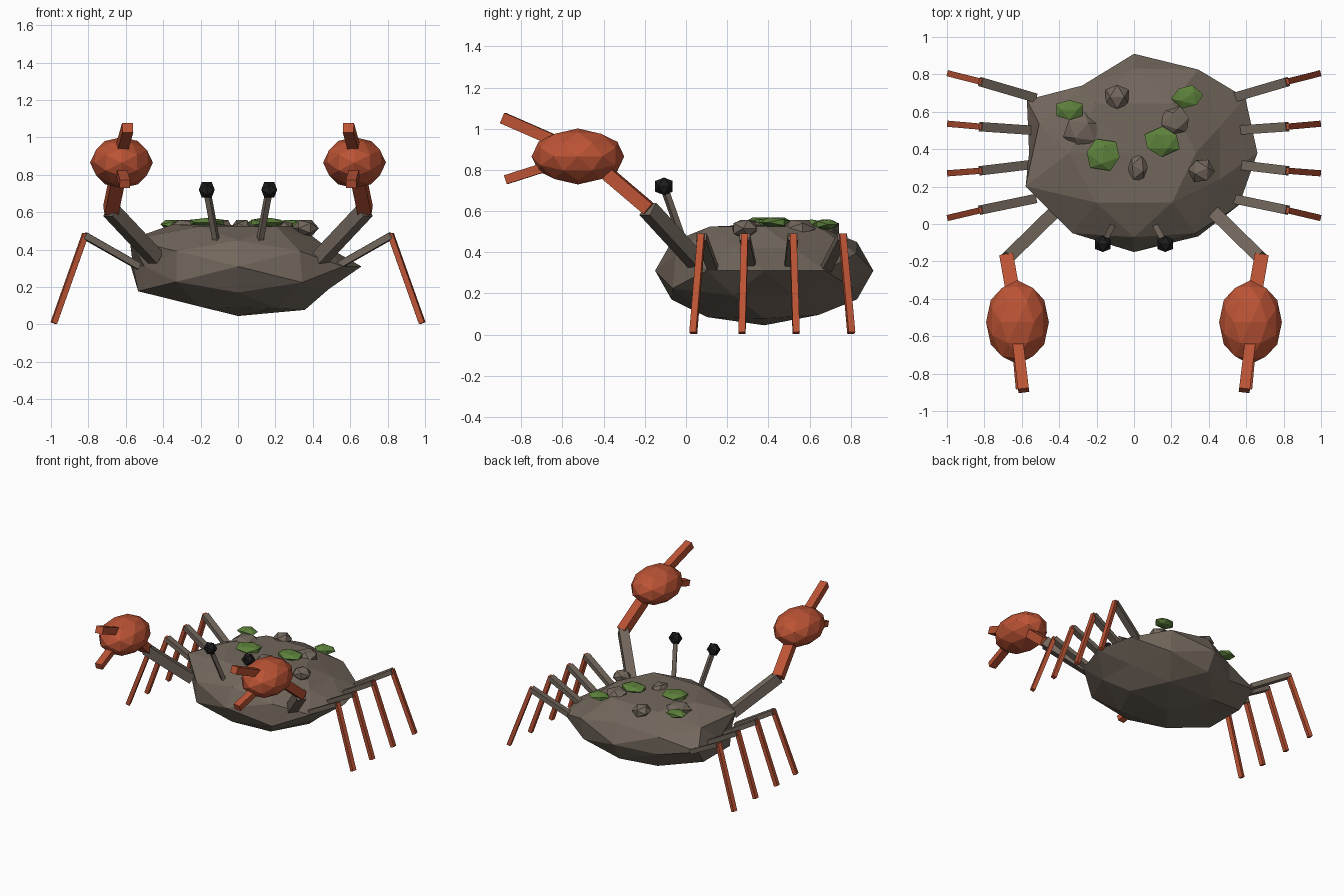
import bpy, bmesh
from math import radians
from mathutils import Vector, Matrix

cube = bpy.data.objects.get("Cube")
if cube:
    bpy.data.objects.remove(cube, do_unlink=True)


def material(name, rgb):
    m = bpy.data.materials.new(name)
    m.use_nodes = True
    color = (*rgb, 1)
    m.diffuse_color = color
    bsdf = m.node_tree.nodes["Principled BSDF"]
    bsdf.inputs["Base Color"].default_value = color
    bsdf.inputs["Roughness"].default_value = 0.9
    return m


BROWN = material("stone_brown", (0.168, 0.135, 0.107))
RED = material("claw_red", (0.5, 0.087, 0.035))
GREEN = material("moss_green", (0.11, 0.22, 0.045))
BLACK = material("eye_black", (0.012, 0.012, 0.013))

# Turns the icosphere so that edges, not corners, meet the main axes
EDGE_UP = Matrix.Rotation(radians(-31.717), 4, 'Y')


def finish(bm, name, mat):
    mesh = bpy.data.meshes.new(name)
    bm.to_mesh(mesh)
    bm.free()
    mesh.materials.append(mat)
    obj = bpy.data.objects.new(name, mesh)
    bpy.context.collection.objects.link(obj)
    return obj


def ball(name, mat, center, radii, detail=1, turn=0.0, dents=()):
    """Faceted, scaled icosphere; dents move the corner nearest a direction in or out."""
    bm = bmesh.new()
    bmesh.ops.create_icosphere(bm, subdivisions=detail, radius=1)
    bm.transform(Matrix.Rotation(turn, 4, 'Z') @ EDGE_UP)
    for direction, factor in dents:
        d = Vector(direction).normalized()
        corner = max(bm.verts, key=lambda v: v.co.normalized().dot(d))
        corner.co *= factor
    bm.transform(Matrix.Translation(center) @ Matrix.Diagonal((*radii, 1)))
    return finish(bm, name, mat)


def bar(name, mat, start, end, width, height):
    """Square-ended bar from start to end, kept level across its width."""
    start, end = Vector(start), Vector(end)
    along = (end - start).normalized()
    side = along.cross(Vector((0, 0, 1))).normalized()
    up = side.cross(along)
    rot = Matrix((side, along, up)).transposed().to_4x4()
    size = Matrix.Diagonal((width, (end - start).length, height, 1))
    bm = bmesh.new()
    bmesh.ops.create_cube(bm, size=1)
    bm.transform(Matrix.Translation((start + end) / 2) @ rot @ size)
    return finish(bm, name, mat)


# Shell: a squashed icosphere with uneven corners
shell_dents = [
    # right flank
    ((-1, 0, 0), 0.85), ((-0.85, -0.53, 0), 0.89), ((-0.85, 0.53, 0), 1.02),
    ((-0.81, -0.31, 0.5), 1.085), ((-0.81, 0.31, 0.5), 0.95),
    ((-0.5, 0.81, 0.31), 0.84), ((-0.5, 0.81, -0.31), 0.84),
    ((-0.53, 0, -0.85), 0.84),
    # left flank
    ((0.81, -0.31, 0.5), 0.86), ((0.81, 0.31, 0.5), 0.86),
    ((0.81, -0.31, -0.5), 0.91), ((0.81, 0.31, -0.5), 0.91),
    ((0.85, 0.53, 0), 1.06), ((0.5, 0.81, 0.31), 1.04), ((0.5, -0.81, -0.31), 1.04),
    ((0.53, 0, -0.85), 1.03), ((0.31, -0.5, -0.81), 1.05),
    # flattened top
    ((0, 0, 1), 0.83), ((0.53, 0, 0.85), 0.95),
]
ball("shell", BROWN, (0, 0.38, 0.31), (0.66, 0.53, 0.265), detail=2, dents=shell_dents)

# Rocks and moss clumps on the shell: x, y, x radius, y radius
rocks = [(-0.09, 0.68, 0.072, 0.075), (-0.28, 0.5, 0.105, 0.1), (0.22, 0.55, 0.088, 0.085),
         (0.02, 0.3, 0.062, 0.08), (0.36, 0.285, 0.073, 0.07)]
for i, (x, y, rx, ry) in enumerate(rocks):
    ball(f"rock_{i + 1}", BROWN, (x, y, 0.515), (rx, ry, 0.05), turn=i * 0.9)

moss = [(-0.345, 0.61, 0.082, 0.062), (0.285, 0.68, 0.087, 0.066),
        (-0.165, 0.37, 0.105, 0.092), (0.15, 0.44, 0.107, 0.082)]
for i, (x, y, rx, ry) in enumerate(moss):
    z = 0.535 if y > 0.5 else 0.545
    ball(f"moss_{i + 1}", GREEN, (x, y, z), (rx, ry, 0.028), turn=i * 0.7)

# Mirrored limbs
leg_rows = [(0.135, 0.075, 0.035), (0.32, 0.285, 0.272), (0.5, 0.52, 0.535), (0.675, 0.76, 0.803)]
for label, s in (("left", 1), ("right", -1)):
    # Walking legs: hip, knee and foot positions along y
    for i, (hip, knee, foot) in enumerate(leg_rows):
        bar(f"{label}_upper_leg_{i + 1}", BROWN,
            (s * 0.53, hip, 0.31), (s * 0.82, knee, 0.475), 0.05, 0.035)
        bar(f"{label}_lower_leg_{i + 1}", RED,
            (s * 0.815, knee, 0.485), (s * 0.985, foot, 0.007), 0.033, 0.03)

    # Claw arm
    bar(f"{label}_upper_arm", BROWN,
        (s * 0.44, 0.05, 0.355), (s * 0.68, -0.185, 0.61), 0.07, 0.075)
    bar(f"{label}_forearm", RED,
        (s * 0.68, -0.18, 0.61), (s * 0.645, -0.38, 0.78), 0.075, 0.065)
    ball(f"{label}_claw", RED, (s * 0.623, -0.525, 0.865), (0.168, 0.225, 0.136), detail=2)
    bar(f"{label}_upper_pincer", RED,
        (s * 0.625, -0.6, 0.925), (s * 0.59, -0.89, 1.052), 0.058, 0.055)
    bar(f"{label}_lower_pincer", RED,
        (s * 0.63, -0.6, 0.84), (s * 0.605, -0.875, 0.752), 0.055, 0.045)

    # Eye
    bar(f"{label}_eye_stalk", BROWN,
        (s * 0.118, -0.015, 0.455), (s * 0.165, -0.105, 0.71), 0.03, 0.028)
    ball(f"{label}_eye", BLACK, (s * 0.167, -0.107, 0.72), (0.05, 0.05, 0.05))
